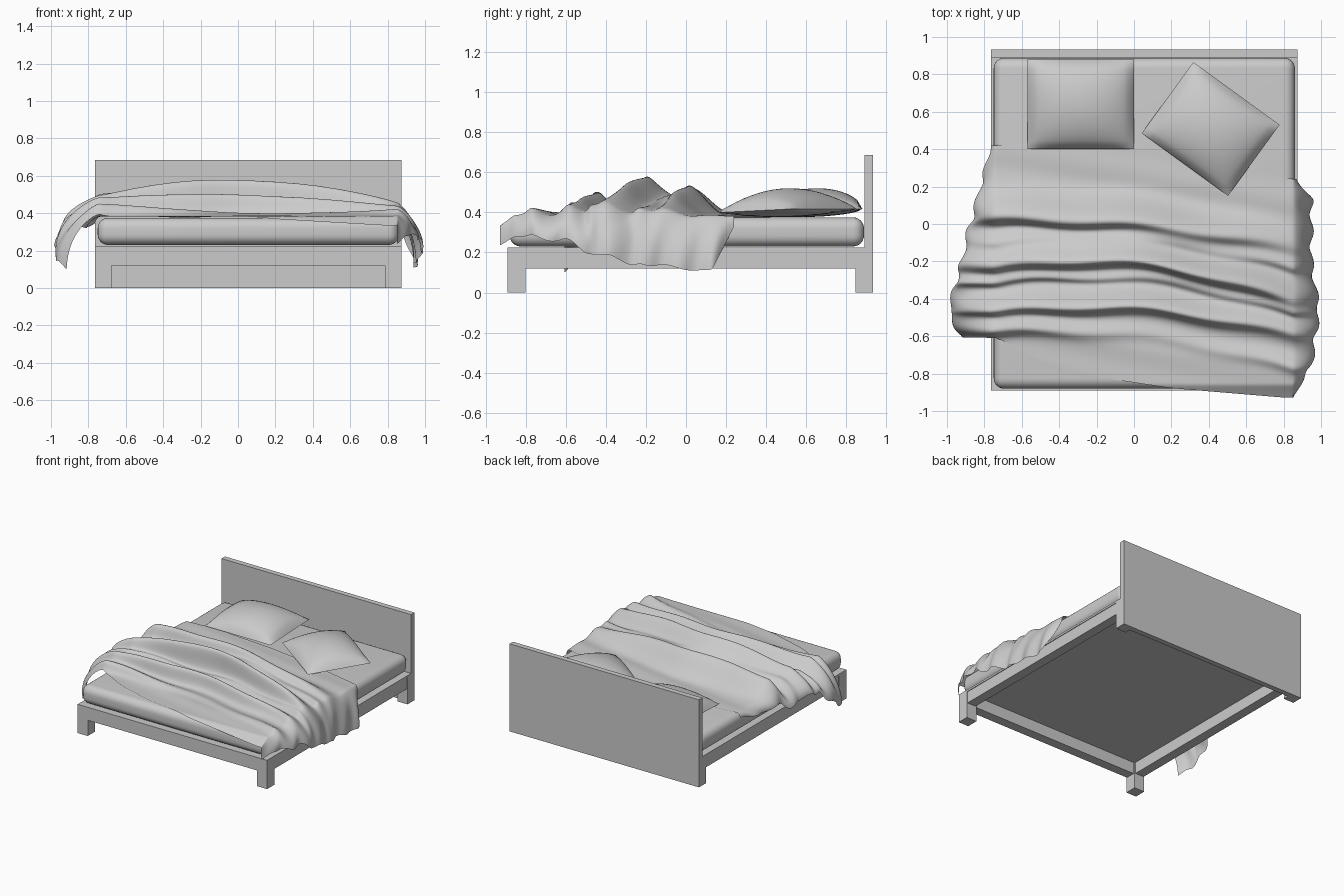
import bpy, bmesh, math

cube = bpy.data.objects.get("Cube")
if cube:
    bpy.data.objects.remove(cube, do_unlink=True)

# One plain grey for everything
grey = bpy.data.materials.new("plain_grey")
grey.use_nodes = True
grey.diffuse_color = (0.6, 0.6, 0.6, 1)
grey.node_tree.nodes["Principled BSDF"].inputs["Base Color"].default_value = (0.6, 0.6, 0.6, 1)


def add(name, bm, smooth=None):
    mesh = bpy.data.meshes.new(name)
    bm.to_mesh(mesh)
    bm.free()
    mesh.materials.append(grey)
    ob = bpy.data.objects.new(name, mesh)
    bpy.context.collection.objects.link(ob)
    if smooth:
        bpy.ops.object.select_all(action='DESELECT')
        ob.select_set(True)
        bpy.context.view_layer.objects.active = ob
        bpy.ops.object.shade_smooth_by_angle(angle=math.radians(smooth))
    return ob


def box(name, x, y, z, bevel=0):
    bm = bmesh.new()
    bmesh.ops.create_cube(bm, size=1)
    for v in bm.verts:
        for i, (a, b) in enumerate((x, y, z)):
            v.co[i] = a if v.co[i] < 0 else b
    if bevel:
        bmesh.ops.bevel(bm, geom=bm.edges[:], offset=bevel, segments=6,
                        profile=0.5, affect='EDGES')
    return add(name, bm, 40 if bevel else None)


# Bed frame
L, R, F, B = -0.765, 0.875, -0.89, 0.89
box("headboard", (L, R), (B, 0.932), (0, 0.685))
box("platform", (L, R), (F, B), (0.21, 0.225))
for side, x in (("right", (L, L + 0.088)), ("left", (R - 0.088, R))):
    box("front_leg_" + side, x, (F, -0.8), (0, 0.21))
    box("back_leg_" + side, x, (0.845, B), (0, 0.21))
for side, x in (("right", (L + 0.005, L + 0.08)), ("left", (R - 0.08, R - 0.005))):
    box("side_rail_" + side, x, (-0.8, 0.845), (0.12, 0.21))
box("front_rail", (L + 0.088, R - 0.088), (F + 0.005, F + 0.08), (0.12, 0.21))
box("back_rail", (L + 0.088, R - 0.088), (B - 0.07, B), (0.12, 0.21))
box("mattress", (-0.75, 0.86), (-0.88, 0.888), (0.23, 0.375), 0.055)


# Pillows: two domed sheets joined on a sharp seam
def pillow(name, centre, size, turn):
    bm = bmesh.new()
    for height in (0.112, -0.03):
        made = bmesh.ops.create_grid(bm, x_segments=20, y_segments=20, size=1)["verts"]
        for v in made:
            a, b = v.co.x, v.co.y
            dome = max(0, (1 - a * a) * (1 - b * b)) ** 0.55
            v.co = (a * size[0] / 2, b * size[1] / 2, height * dome)
    bmesh.ops.remove_doubles(bm, verts=bm.verts[:], dist=0.0005)
    bmesh.ops.recalc_face_normals(bm, faces=bm.faces[:])
    ob = add(name, bm, 60)
    ob.location = centre
    ob.rotation_euler = (0.04, 0, math.radians(turn))


pillow("straight_pillow", (-0.285, 0.64, 0.408), (0.57, 0.48), 0)
pillow("turned_pillow", (0.41, 0.508, 0.408), (0.57, 0.47), -36)


# Rumpled blanket
def interp(points, x):
    if x <= points[0][0]:
        return points[0][1]
    for (a, p), (b, q) in zip(points, points[1:]):
        if x <= b:
            return p + (q - p) * (x - a) / (b - a)
    return points[-1][1]


def bend(values, t):
    l, m, r = values
    return m + (r - l) / 2 * t + ((l + r) / 2 - m) * t * t


back_edge = [(-0.77, 0.42), (-0.5, 0.44), (0, 0.4), (0.4, 0.34), (0.86, 0.24)]
front_edge = [(-0.75, -0.6), (-0.5, -0.73), (-0.2, -0.82), (0.2, -0.88), (0.8, -0.93)]
# How far each side reaches out and how far it falls, along y
out_right = [(-0.62, 0.18), (-0.45, 0.25), (-0.25, 0.2), (0, 0.14), (0.43, 0.02)]
fall_right = [(-0.62, 0.3), (-0.45, 0.26), (-0.3, 0.1), (0, 0.12), (0.43, 0.03)]
out_left = [(-0.93, 0), (-0.75, 0.1), (-0.45, 0.14), (-0.2, 0.1), (0.13, 0.1), (0.24, 0.02)]
fall_left = [(-0.93, 0.1), (-0.6, 0.14), (-0.45, 0.23), (-0.2, 0.27), (0.13, 0.28), (0.24, 0.05)]
# Folds: crest y, then height, at right, middle and left; then width
folds = [((0.07, 0.05, -0.11), (0.11, 0.14, 0.03), 0.075),
         ((-0.1, -0.05, -0.23), (0.05, 0.05, 0.04), 0.04),
         ((-0.22, -0.14, -0.39), (0.09, 0.19, 0.07), 0.07),
         ((-0.32, -0.28, -0.47), (0.05, 0.03, 0.03), 0.03),
         ((-0.45, -0.41, -0.57), (0.1, 0.11, 0.05), 0.055),
         ((-0.56, -0.58, -0.76), (0.08, 0.02, 0.04), 0.045)]


def blanket_point(i, j):
    side, t = 0, 0
    if i < HANG:
        side, t = -1, 1 - i / HANG
    elif i > HANG + MID:
        side, t = 1, (i - HANG - MID) / HANG
    x = -0.74 + 1.59 * min(max((i - HANG) / MID, 0), 1)
    v = j / ROWS
    y0, y1 = interp(front_edge, x), interp(back_edge, x)
    y = y0 + (y1 - y0) * v
    z, shift = 0.381, 0
    across = x / 0.85
    for crest, height, width in folds:
        c = bend(crest, across) + 0.012 * math.sin(9 * x + 20 * width)
        h = bend(height, across) * math.exp(-((y - c) / width) ** 2) * (1 - 0.45 * t)
        z += h
        shift -= 0.35 * h
    # Soft ripples, the sides hanging down, and the front lip
    z += 0.005 * (1 + math.sin(26 * y + 5 * x)) * min(1, 8 * v * (1 - v))
    if side:
        out = interp(out_right if side < 0 else out_left, y)
        fall = interp(fall_right if side < 0 else fall_left, y)
        pleat = 0.012 * t * math.sin(38 * y + 3 * t)
        x += side * (out * math.sin(t * math.pi / 2) + pleat * min(1, out / 0.08))
        z -= fall * t ** 1.4
    if y < -0.86:
        z -= 0.7 * (-0.86 - y)
    return x, y + shift, z


HANG, MID, ROWS = 18, 70, 130
bm = bmesh.new()
grid = [[bm.verts.new(blanket_point(i, j)) for j in range(ROWS + 1)]
        for i in range(2 * HANG + MID + 1)]
for a, b in zip(grid, grid[1:]):
    for j in range(ROWS):
        bm.faces.new((a[j], b[j], b[j + 1], a[j + 1]))
blanket = add("blanket", bm, 70)
soften = blanket.modifiers.new("soften", 'SMOOTH')
soften.factor = 0.5
soften.iterations = 3
